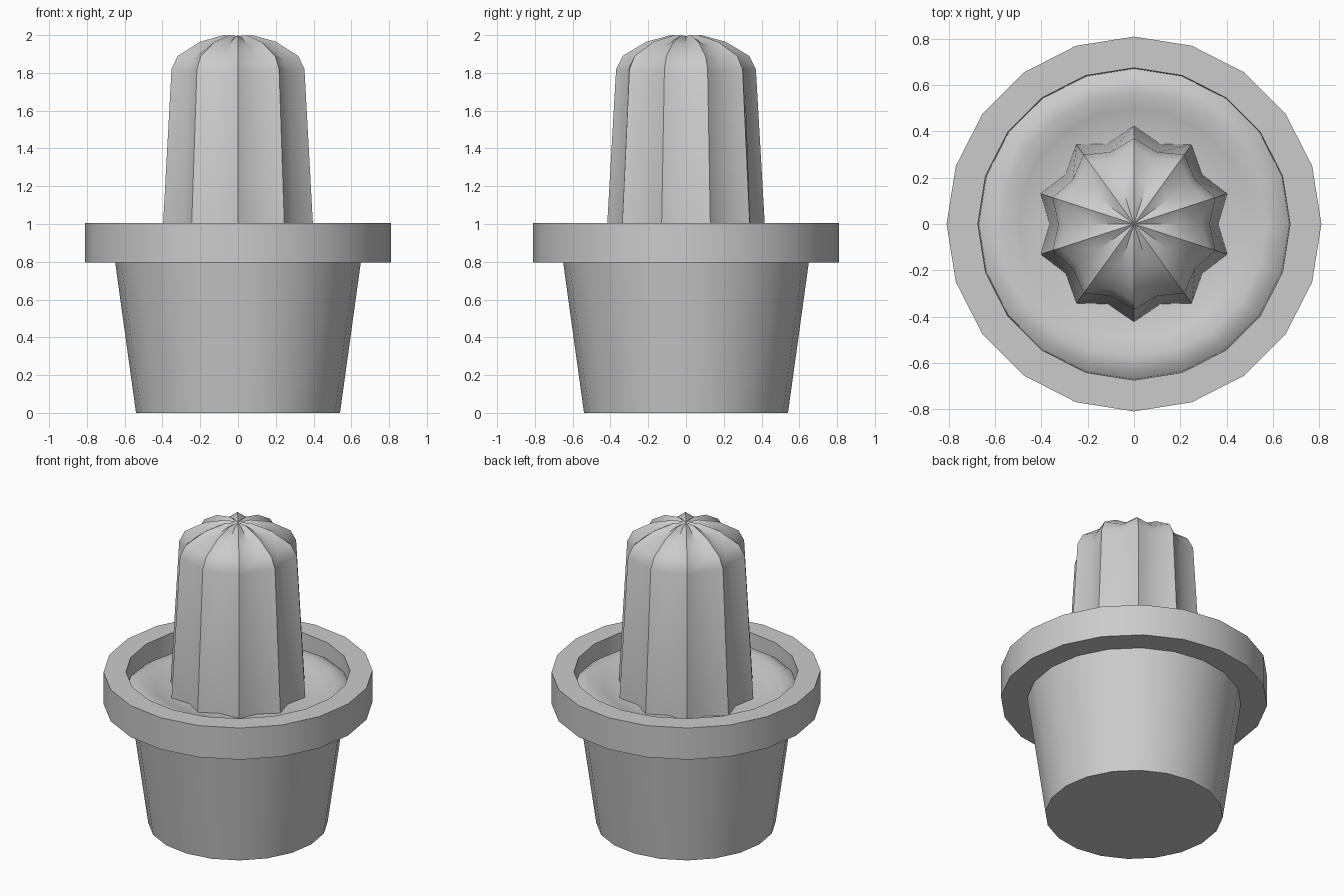
import bpy, bmesh, math

if "Cube" in bpy.data.objects:
    bpy.data.objects.remove(bpy.data.objects["Cube"])


def make_object(name, rings, cap_start=False, cap_end=False, apex=None, angle=40):
    """Skin a list of rings (lists of xyz points); flat caps or an apex point close the ends."""
    bm = bmesh.new()
    loops = [[bm.verts.new(p) for p in ring] for ring in rings]
    n = len(loops[0])
    for a, b in zip(loops, loops[1:]):
        for i in range(n):
            j = (i + 1) % n
            bm.faces.new((a[i], a[j], b[j], b[i]))
    if cap_start:
        bm.faces.new(loops[0][::-1])
    if cap_end:
        bm.faces.new(loops[-1])
    if apex:
        tip = bm.verts.new(apex)
        for i in range(n):
            bm.faces.new((loops[-1][i], loops[-1][(i + 1) % n], tip))
    mesh = bpy.data.meshes.new(name)
    bm.to_mesh(mesh)
    bm.free()
    obj = bpy.data.objects.new(name, mesh)
    bpy.context.collection.objects.link(obj)
    bpy.ops.object.select_all(action='DESELECT')
    obj.select_set(True)
    bpy.context.view_layer.objects.active = obj
    bpy.ops.object.shade_smooth_by_angle(angle=math.radians(angle))
    return obj


def circle(r, z, n=20):
    return [(r * math.cos(math.tau * i / n), r * math.sin(math.tau * i / n), z)
            for i in range(n)]


def star(rib_r, rib_z, valley_r, valley_z, ribs=10):
    pts = []
    for i in range(2 * ribs):
        a = math.pi / 2 + math.pi * i / ribs
        r, z = (rib_r, rib_z) if i % 2 == 0 else (valley_r, valley_z)
        pts.append((r * math.cos(a), r * math.sin(a), z))
    return pts


# Tapered pot with an overhanging rim, wall returning down to the soil
pot_profile = [(0.54, 0), (0.65, 0.795), (0.81, 0.795), (0.81, 1.005),
               (0.675, 1.005), (0.67, 0.85)]
make_object("pot", [circle(r, z) for r, z in pot_profile], cap_start=True)

# Uneven soil: low around the plant, with a soft ridge near the wall
soil_profile = [(0.673, 0.89), (0.63, 0.92), (0.57, 0.925), (0.5, 0.905),
                (0.43, 0.885), (0.34, 0.88), (0.2, 0.88)]
soil = []
for r, z in soil_profile:
    ring = []
    for x, y, _ in circle(r, z):
        a = math.atan2(y, x)
        wave = 0.012 * math.sin(a * 2 - 0.6) + 0.012 * math.cos(a + 0.7)
        ring.append((x, y, z + wave * min(1, r / 0.6)))
    soil.append(ring)
make_object("soil", soil, apex=(0, 0, 0.88), angle=60)

# Ribbed cactus: rib radius, rib height, valley radius, valley height
cactus_profile = [
    (0.425, 0.86, 0.365, 0.86),
    (0.37, 1.82, 0.327, 1.81),
    (0.335, 1.89, 0.295, 1.87),
    (0.21, 1.965, 0.185, 1.945),
    (0.08, 2.0, 0.07, 1.985),
]
make_object("cactus", [star(*row) for row in cactus_profile],
            cap_start=True, apex=(0, 0, 1.995), angle=40)
